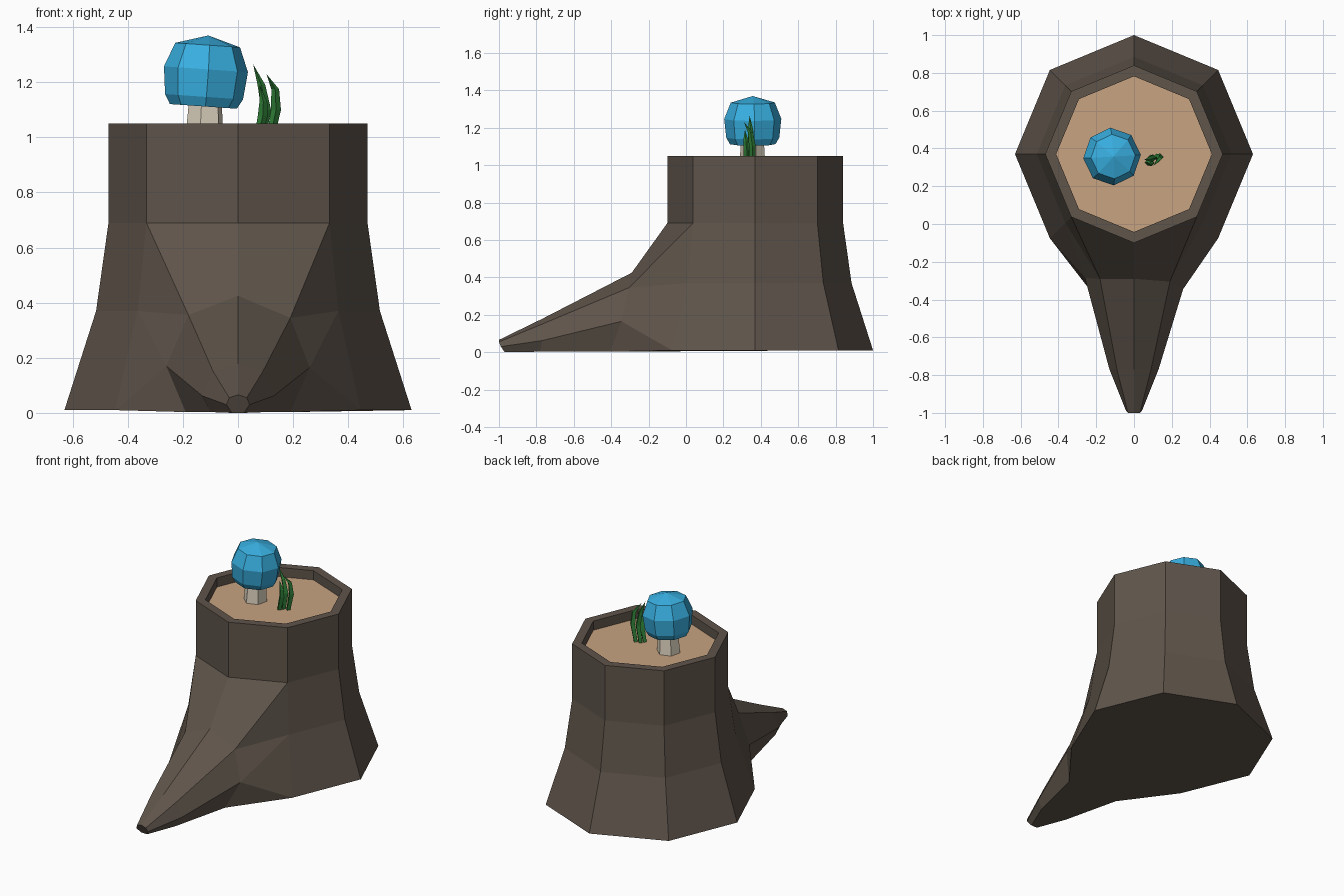
import bpy, bmesh
from math import cos, sin, pi, radians
from mathutils import Vector, Matrix

if "Cube" in bpy.data.objects:
    bpy.data.objects.remove(bpy.data.objects["Cube"])


def material(name, rgb):
    m = bpy.data.materials.new(name)
    m.diffuse_color = (*rgb, 1)
    m.use_nodes = True
    m.node_tree.nodes["Principled BSDF"].inputs["Base Color"].default_value = m.diffuse_color
    return m


BARK = material("bark", (0.115, 0.09, 0.07))
WOOD = material("cut_wood", (0.58, 0.37, 0.22))
CAP = material("cap_blue", (0.04, 0.43, 0.75))
STEM = material("stem_cream", (0.72, 0.65, 0.52))
GREEN = material("grass_green", (0.03, 0.22, 0.04))


def finish(bm, name, mat):
    bmesh.ops.recalc_face_normals(bm, faces=bm.faces)
    me = bpy.data.meshes.new(name)
    bm.to_mesh(me)
    bm.free()
    me.materials.append(mat)
    ob = bpy.data.objects.new(name, me)
    bpy.context.collection.objects.link(ob)
    return ob


def ring(bm, cx, cy, z, r, n=8, turn=0.0):
    return [bm.verts.new((cx + r * cos(2 * pi * i / n + turn),
                          cy + r * sin(2 * pi * i / n + turn), z)) for i in range(n)]


def bridge(bm, a, b, sides):
    n = len(a)
    for i in sides:
        j = (i + 1) % n
        bm.faces.new((a[i], a[j], b[j], b[i]))


# stump: octagonal rings, the two front sides open below for the root
bm = bmesh.new()
CY = 0.37
rings = [ring(bm, 0, CY, z, r) for z, r in
         [(0.01, 0.63), (0.37, 0.515), (0.69, 0.47), (1.05, 0.47), (1.05, 0.412), (0.99, 0.412)]]
for k in range(5):
    bridge(bm, rings[k], rings[k + 1],
           range(8) if k >= 2 else (7, 0, 1, 2, 3, 4))
# spare front verts of the two low rings
for k in (0, 1):
    bm.verts.remove(rings[k][6])

# root: three cross-sections, top centre to underside, for each side
mid = [bm.verts.new(p) for p in [(0, -0.29, 0.425), (0, -0.77, 0.178), (0, -1.0, 0.066)]]
half = {1: [[(0.19, -0.305, 0.345), (0.26, -0.345, 0.165), (0.19, -0.405, 0.003)],
            [(0.09, -0.77, 0.15), (0.13, -0.77, 0.062), (0.10, -0.78, 0.003)],
            [(0.032, -1.0, 0.055), (0.042, -0.99, 0.03), (0.022, -0.97, 0.0)]]}
half[-1] = [[(-x, y, z) for x, y, z in sec] for sec in half[1]]
half[-1][0][0] = (-0.18, -0.29, 0.355)
half[-1][0][1] = (-0.26, -0.285, 0.17)
under = {}
for side, corner in ((1, 7), (-1, 5)):
    secs = [[m] + [bm.verts.new(p) for p in sec] for m, sec in zip(mid, half[side])]
    c, b, a = (rings[k][corner] for k in range(3))
    p = secs[0]
    bm.faces.new((rings[2][6], a, p[1], p[0]))
    for tri in ((a, b, p[1]), (b, p[2], p[1]), (b, c, p[2]), (c, p[3], p[2])):
        bm.faces.new(tri)
    for s, t in zip(secs, secs[1:]):
        for i in range(3):
            bm.faces.new((s[i], s[i + 1], t[i + 1], t[i]))
    under[side] = [s[3] for s in secs]
    under[side, "tip"] = secs[2]
bm.faces.new(under[1, "tip"] + under[-1, "tip"][:0:-1])
bm.faces.new(rings[0][7:] + rings[0][:6] + [under[-1][0], under[1][0]])
for i in range(2):
    bm.faces.new((under[1][i], under[1][i + 1], under[-1][i + 1], under[-1][i]))
# sawn face at the bottom of the rim recess
floor = bm.faces.new(rings[5])
floor.material_index = 1
stump = finish(bm, "stump_with_root", BARK)
stump.data.materials.append(WOOD)

# mushroom stem
bm = bmesh.new()
low = ring(bm, -0.123, 0.355, 0.985, 0.072, 6, 0.3)
top = ring(bm, -0.118, 0.355, 1.14, 0.062, 6, 0.3)
bridge(bm, low, top, range(6))
bm.faces.new(low)
bm.faces.new(top)
finish(bm, "mushroom_stem", STEM)

# mushroom cap: faceted dome, leaning slightly to the right
bm = bmesh.new()
caps = [ring(bm, 0, 0, z, r, 8, 0.06) for z, r in
        [(-0.125, 0.122), (-0.09, 0.142), (0.01, 0.153), (0.098, 0.118)]]
for a, b in zip(caps, caps[1:]):
    bridge(bm, a, b, range(8))
bm.faces.new(caps[0])
apex = bm.verts.new((0, 0, 0.133))
for i in range(8):
    bm.faces.new((caps[3][i], caps[3][(i + 1) % 8], apex))
bm.transform(Matrix.Translation((-0.117, 0.357, 1.237)) @ Matrix.Rotation(radians(4), 4, 'Y'))
finish(bm, "mushroom_cap", CAP)

# grass blades: tapered four-sided lofts along bent paths
blades = [
    [(0.085, 0.35, 0.985), (0.102, 0.35, 1.10), (0.085, 0.345, 1.19), (0.055, 0.34, 1.265)],
    [(0.115, 0.355, 0.985), (0.138, 0.355, 1.10), (0.135, 0.345, 1.175), (0.103, 0.31, 1.23)],
    [(0.07, 0.325, 0.985), (0.09, 0.325, 1.08), (0.092, 0.32, 1.13), (0.078, 0.315, 1.19)],
]
for n, path in enumerate(blades, 1):
    bm = bmesh.new()
    loops = [ring(bm, *p, r, 4) for p, r in zip(path, (0.014, 0.018, 0.014))]
    for a, b in zip(loops, loops[1:]):
        bridge(bm, a, b, range(4))
    bm.faces.new(loops[0])
    tip = bm.verts.new(path[3])
    for i in range(4):
        bm.faces.new((loops[2][i], loops[2][(i + 1) % 4], tip))
    finish(bm, f"grass_blade_{n}", GREEN)
